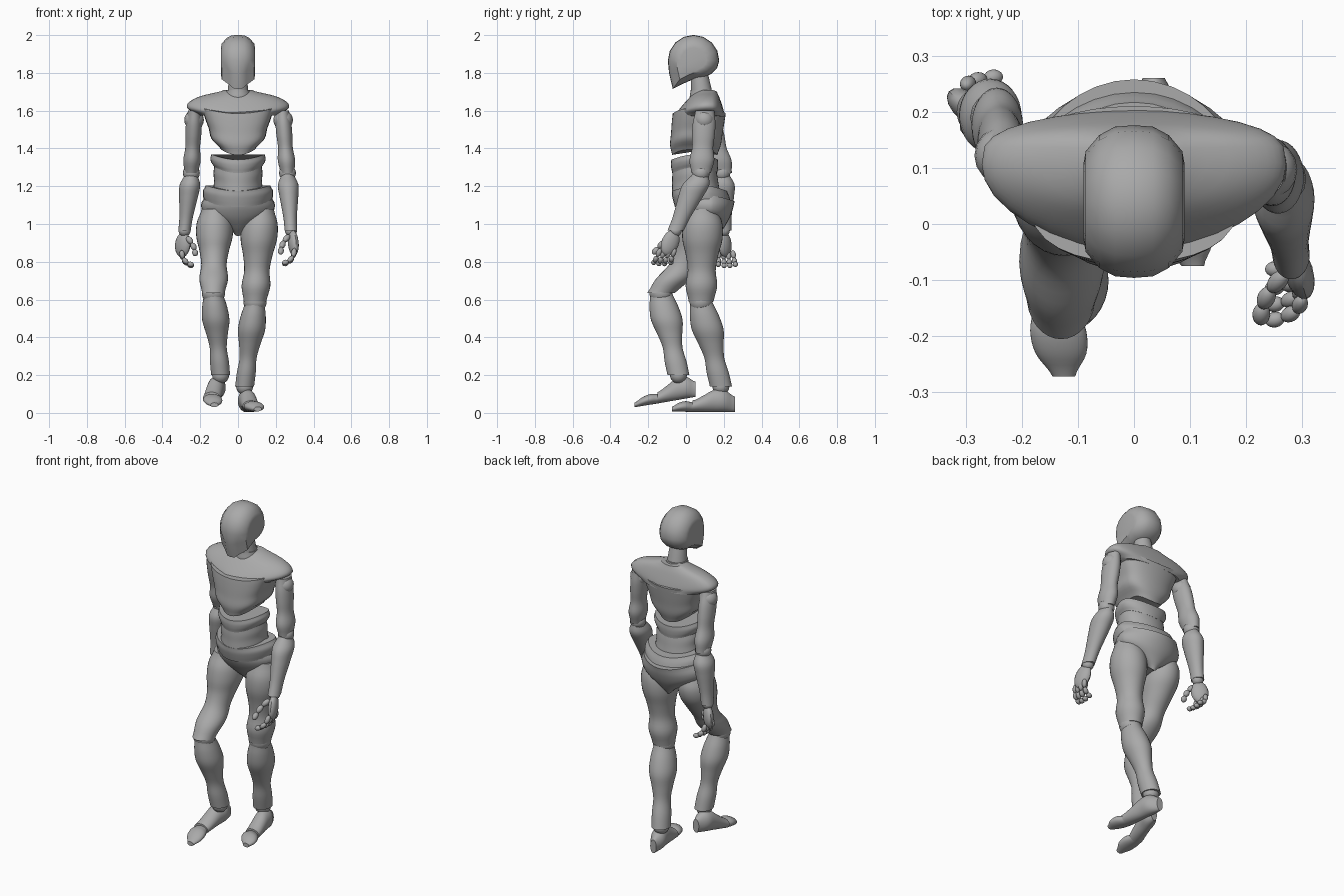
import bpy, bmesh
from math import cos, sin, pi, radians
from mathutils import Vector

if "Cube" in bpy.data.objects:
    bpy.data.objects.remove(bpy.data.objects["Cube"])

grey = bpy.data.materials.new("matte grey")
grey.use_nodes = True
shade = (.4, .4, .4, 1)
grey.diffuse_color = shade
grey.node_tree.nodes["Principled BSDF"].inputs["Base Color"].default_value = shade

SIDES = 32
ANGLES = [2 * pi * i / SIDES for i in range(SIDES)]
parts = []


def finish(name, bm):
    bmesh.ops.recalc_face_normals(bm, faces=bm.faces)
    mesh = bpy.data.meshes.new(name)
    bm.to_mesh(mesh)
    bm.free()
    mesh.materials.append(grey)
    part = bpy.data.objects.new(name, mesh)
    bpy.context.collection.objects.link(part)
    parts.append(part)


def skin(name, rings):
    """Bridge a stack of point rings and cap both ends."""
    bm = bmesh.new()
    loops = [[bm.verts.new(point) for point in ring] for ring in rings]
    count = len(loops[0])
    for lower, upper in zip(loops, loops[1:]):
        for i in range(count):
            j = (i + 1) % count
            bm.faces.new((lower[i], lower[j], upper[j], upper[i]))
    bm.faces.new(loops[0])
    bm.faces.new(loops[-1])
    finish(name, bm)


def smooth(values, steps=4):
    """Yield (fraction along, value) on a smooth curve through the values."""
    padded = [values[0], *values, values[-1]]
    last = len(values) - 1
    for i in range(last):
        p, q, r, s = padded[i:i + 4]
        for k in range(steps):
            t = k / steps
            blend = (r - p) * t + (2*p - 5*q + 4*r - s) * t**2 + (3*q - p - 3*r + s) * t**3
            yield (i + t) / last, q + blend / 2
    yield 1, values[-1]


def limb(name, start, end, widths, flatten=1, bow=0):
    """Level rings from start to end; flatten is the ratio of depth to width."""
    start, end = Vector(start), Vector(end)
    stretch = (end - start).length / abs(end.z - start.z)
    rings = []
    for t, width in smooth(widths):
        x, y, z = start.lerp(end, t)
        y += bow * sin(pi * t)
        depth = width * flatten * stretch
        rings.append([(x + width * cos(a), y + depth * sin(a), z) for a in ANGLES])
    skin(name, rings)


def torso(name, low, high, widths, lift, chest=1, spine=1, tuck=.3):
    """low and high hold height, front and back; the sides rise by lift.
    chest and spine below one flatten the front and back, above one point them."""
    low, high = Vector(low), Vector(high)
    rings = []
    for t, width in smooth(widths):
        z, front, back = low.lerp(high, t)
        middle = front + (back - front) * .6
        scale = (width / max(widths)) ** tuck
        ring = []
        for a in ANGLES:
            if sin(a) > 0:
                reach = (back - middle) * sin(a) ** spine
            else:
                reach = (front - middle) * (-sin(a)) ** chest
            ring.append((width * cos(a), middle + scale * reach, z + lift * cos(a) ** 2))
        rings.append(ring)
    skin(name, rings)


def foot_part(name, start, end, widths, heights):
    """Upright rings standing on a sole line from start to end."""
    rings = []
    for (t, width), (t, height) in zip(smooth(widths), smooth(heights)):
        x, y, sole = Vector(start).lerp(Vector(end), t)
        rings.append([(x + width * cos(a), y, sole + height * (1 + sin(a))) for a in ANGLES])
    skin(name, rings)


def bead(name, start, end, radius, flatten=1):
    """Ellipsoid stretched from start to end."""
    start, end = Vector(start), Vector(end)
    axis = end - start
    turn = axis.to_track_quat('Z', 'Y')
    bm = bmesh.new()
    bmesh.ops.create_uvsphere(bm, u_segments=16, v_segments=10, radius=1)
    for v in bm.verts:
        size = Vector((radius * flatten, radius, axis.length * .55))
        v.co = (start + end) / 2 + turn @ (v.co * size)
    finish(name, bm)


def ball(name, centre, radius):
    reach = Vector((0, 0, radius * .9))
    bead(name, Vector(centre) - reach, Vector(centre) + reach, radius)


# Head: side outline swept across, shrinking towards the cheeks, with a narrow chin
centre = Vector((.04, 1.865))
outline = []
for i in range(16):
    a = i * pi / 8
    outline.append(Vector((cos(a), sin(a) if sin(a) > 0 else .72 * sin(a))) * .136)
outline[9] = Vector((-.09, 1.8)) - centre
outline[10] = Vector((-.07, 1.715)) - centre
outline[11] = Vector((-.01, 1.745)) - centre
cheeks = [(.09, .5), (.086, .66), (.062, .87), (.034, .98)]
slices = [(-x, scale) for x, scale in cheeks] + [(0, 1)]
slices += [(x, scale) for x, scale in reversed(cheeks)]
skin("head", [[(x * (.7 if i in (9, 10) and scale > .8 else 1), *(centre + point * scale))
               for i, point in enumerate(outline)] for x, scale in slices])

# Neck
limb("neck", (0, .09, 1.65), (0, .07, 1.8), [.06, .055, .05, .045])
limb("neck_base", (0, .09, 1.67), (0, .085, 1.71), [.07, .06])

# Torso shells
torso("chest", (1.365, -.11, .19), (1.585, -.07, .21), [.09, .14, .155, .175, .19], .03, .5, .6)
torso("shoulder_yoke", (1.565, -.07, .21), (1.7, .04, .17), [.2, .265, .262, .2, .07], .01,
      1, .6, .1)
torso("upper_waist", (1.27, -.08, .17), (1.34, -.08, .17), [.125, .14, .147, .14], .03)
torso("lower_waist", (1.17, -.075, .18), (1.29, -.072, .16), [.13, .127, .13, .125], .02)
torso("hip_band", (1.09, -.06, .245), (1.175, -.08, .22), [.18, .185, .185, .17], .03, 1, 1.4)
torso("pelvis", (.935, .03, .2), (1.12, -.07, .262), [.03, .11, .18, .195, .175], .03, 1, 1.3)


def arm(side, shoulder, elbow, wrist):
    limb(side + "_upper_arm", shoulder, elbow, [.035, .042, .042, .039, .046, .036], 1.42)
    limb(side + "_forearm", elbow, wrist, [.03, .054, .05, .042, .035, .033], 1.2)
    ball(side + "_shoulder", Vector(shoulder).lerp(Vector(elbow), .15), .052)
    ball(side + "_elbow", elbow, .045)
    ball(side + "_wrist", wrist, .032)


def hand(side, inward, wrist, lean):
    """Palm faces the body; lean swings the hand forwards."""
    wrist = Vector(wrist)

    def place(inside, along, down):
        return wrist + Vector((inward * inside, along - lean * down, -down))

    def curl(name, inside, along, down, radius, spread, bend, tighten):
        joint = place(inside, along, down)
        for k in range(3):
            angle = bend + k * tighten
            length = .042 - k * .005
            inside += length * sin(angle)
            down += length * cos(angle)
            along += spread
            tip = place(inside, along, down)
            bead(f"{side}_{name}_{k + 1}", joint, tip, radius)
            joint = tip

    bead(side + "_palm", place(0, 0, 0), place(-.015, 0, .12), .048, .55)
    for i, finger in enumerate(("index", "middle", "ring", "little")):
        offset = i - 1.5
        curl(finger + "_finger", -.015, offset * .025, .1 - abs(offset) * .006, .014,
             offset * .002, .2, .55)
    curl("thumb", .015, -.02, .02, .016, -.016, .7, -.3)


# Arms: the left swings forwards, the right back
arm("left", (.235, .1, 1.6), (.262, .08, 1.27), (.28, -.055, .965))
arm("right", (-.23, .11, 1.6), (-.247, .19, 1.27), (-.283, .2, .965))
hand("left", -1, (.285, -.06, .96), .4)
hand("right", 1, (-.285, .2, .95), -.1)


def leg(side, hip, knee, ankle, bow):
    """The thigh narrows into a knee cap that overhangs the shin."""
    limb(side + "_thigh", hip, knee, [.07, .095, .096, .078, .067, .076, .06], 1.1, bow)
    limb(side + "_shin", knee, ankle, [.05, .066, .072, .057, .045, .05, .05], 1.13)
    ball(side + "_knee", knee, .062)
    ball(side + "_ankle", ankle, .045)


def foot(side, heel, instep, tip):
    foot_part(side + "_foot", heel, instep, [.02, .045, .045, .045, .045],
              [.04, .058, .058, .043, .03])
    foot_part(side + "_toes", instep, tip, [.04, .05, .045, .02], [.025, .028, .023, .012])


# Legs: the right steps forwards
leg("left", (.12, .09, 1.08), (.09, .08, .59), (.035, .185, .14), 0)
leg("right", (-.122, .08, 1.08), (-.13, -.132, .635), (-.092, -.04, .2), .06)
foot("left", (.035, .26, .005), (.07, .035, .005), (.105, -.075, .008))
foot("right", (-.1, .05, .085), (-.14, -.15, .05), (-.125, -.272, .03))

# Smooth shading with sharp rims
bpy.ops.object.select_all(action='DESELECT')
for part in parts:
    part.select_set(True)
bpy.context.view_layer.objects.active = parts[0]
bpy.ops.object.shade_smooth_by_angle(angle=radians(35))
